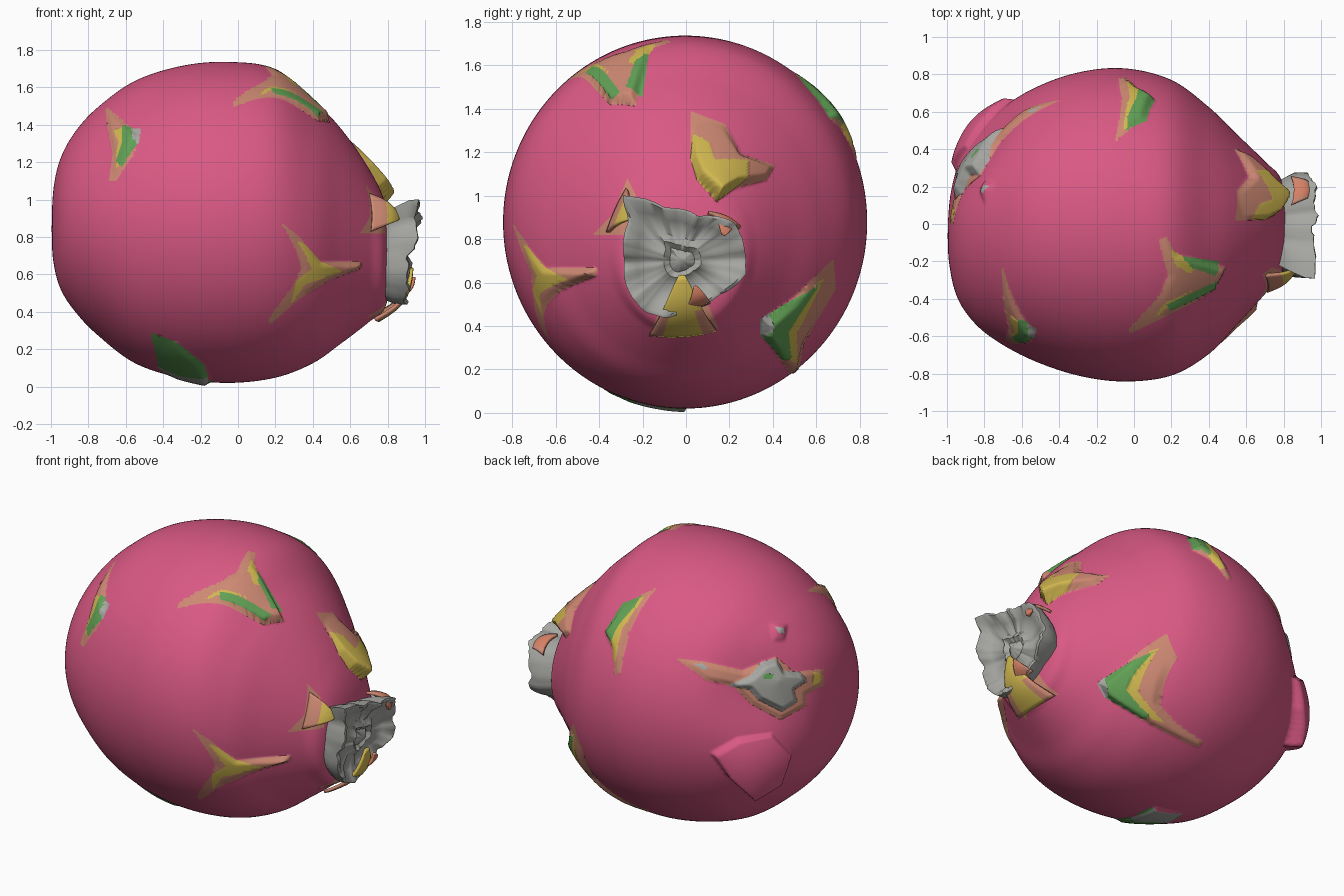
import bpy, bmesh, math, random
from mathutils import Vector

if "Cube" in bpy.data.objects:
    bpy.data.objects.remove(bpy.data.objects["Cube"])

random.seed(4)
NAMES = ["pink", "tan", "yellow", "green", "grey", "salmon"]
COLS = [(.70, .10, .23), (.61, .25, .17), (.64, .48, .08), (.12, .35, .09), (.38, .38, .36), (.67, .22, .13)]
MATS = []
for n, c in zip(NAMES, COLS):
    m = bpy.data.materials.new(n)
    m.diffuse_color = (*c, 1)
    m.use_nodes = True
    m.node_tree.nodes["Principled BSDF"].inputs["Base Color"].default_value = m.diffuse_color
    MATS.append(m)


def finish(bm, name, angle=50):
    me = bpy.data.meshes.new(name)
    bm.to_mesh(me)
    bm.free()
    ob = bpy.data.objects.new(name, me)
    bpy.context.collection.objects.link(ob)
    for m in MATS:
        me.materials.append(m)
    bpy.ops.object.select_all(action='DESELECT')
    ob.select_set(True)
    bpy.context.view_layer.objects.active = ob
    bpy.ops.object.shade_smooth_by_angle(angle=math.radians(angle))
    return ob


def loft(bm, rings):
    """Quads between closed rings of points."""
    vs = [[bm.verts.new(p) for p in r] for r in rings]
    n = len(vs[0])
    for a, b in zip(vs, vs[1:]):
        for i in range(n):
            j = (i + 1) % n
            bm.faces.new((a[i], a[j], b[j], b[i]))
    bm.faces.new(vs[0])
    bm.faces.new(vs[-1])
    bmesh.ops.recalc_face_normals(bm, faces=bm.faces)


# Directions in which scale outlines are drawn onto the skin
def view(toward, origin_z=0.0, up=None):
    t = Vector(toward).normalized()
    r = Vector((1, 0, 0)) if up else Vector((0, 0, 1)).cross(t).normalized()
    return r, t.cross(r), t, Vector((0, 0, origin_z))


E, S, C = math.radians(25), math.sin(math.radians(35)), math.cos(math.radians(35))
VIEWS = {
    "front": view((0, -1, 0)), "right": view((1, 0, 0)), "top": view((0, 0, 1), up=True),
    "back": view((-S * math.cos(E), C * math.cos(E), math.sin(E)), .87),
}
paints, lifts = [], []


def paint(v, colour, *pts):
    paints.append((v, NAMES.index(colour), pts))


def lift(v, tip, height, reach, *pts):
    lifts.append((v, pts, tip, height, reach))


def inside(p, poly):
    x, y = p
    hit = False
    x0, y0 = poly[-1]
    for x1, y1 in poly:
        if (y1 > y) != (y0 > y) and x < (x0 - x1) * (y - y1) / (y0 - y1) + x1:
            hit = not hit
        x0, y0 = x1, y1
    return hit


def to_edge(p, poly):
    """Offset from p to the nearest point on the outline, and its length."""
    best = (9, 0, 0)
    for (ax, ay), (bx, by) in zip(poly, poly[1:] + poly[:1]):
        ex, ey = bx - ax, by - ay
        t = max(0, min(1, ((p[0] - ax) * ex + (p[1] - ay) * ey) / (ex * ex + ey * ey)))
        dx, dy = ax + t * ex - p[0], ay + t * ey - p[1]
        best = min(best, (math.hypot(dx, dy), dx, dy))
    return best


# Scale on the front left
a = ((-.71, 1.5), (-.58, 1.39), (-.53, 1.34), (-.56, 1.24), (-.65, 1.1), (-.69, 1.1), (-.67, 1.25), (-.7, 1.4))
paint("front", "tan", *a)
lift("front", (-.53, 1.34), .03, .25, *a)
paint("front", "yellow", (-.66, 1.36), (-.6, 1.38), (-.6, 1.25), (-.65, 1.15), (-.65, 1.22), (-.63, 1.3))
paint("front", "green", (-.61, 1.39), (-.53, 1.38), (-.53, 1.31), (-.62, 1.17), (-.65, 1.2), (-.61, 1.3))
paint("front", "grey", (-.57, 1.38), (-.52, 1.38), (-.53, 1.3), (-.55, 1.31))
# Scale on the top
a = ((.17, -.07), (.23, -.16), (.49, -.23), (.43, -.35), (.32, -.42), (.16, -.5), (-.02, -.585), (-.03, -.56),
     (.14, -.38), (.18, -.27), (.13, -.08))
paint("top", "tan", *a)
lift("top", (.48, -.27), .04, .4, *a)
paint("top", "yellow", (.19, -.14), (.26, -.17), (.32, -.23), (.28, -.26), (.22, -.22))
paint("top", "yellow", (.08, -.53), (.18, -.41), (.3, -.35), (.19, -.43))
paint("top", "green", (.25, -.17), (.46, -.2), (.41, -.27), (.3, -.23))
paint("top", "green", (.43, -.29), (.42, -.34), (.2, -.46), (.17, -.43), (.3, -.36))
# Scale on the upper back
a = ((-.17, .49), (-.26, .45), (-.37, .39), (-.47, .23), (-.43, .14), (-.41, -.03), (-.38, 0), (-.33, .23), (-.26, .37))
paint("back", "tan", *a)
lift("back", (-.47, .24), .04, .35, *a)
paint("back", "yellow", (-.24, .44), (-.36, .24), (-.40, .06), (-.42, .06), (-.43, .17), (-.37, .27), (-.28, .43))
paint("back", "green", (-.26, .44), (-.37, .4), (-.47, .24), (-.42, .17), (-.38, .26), (-.29, .38))
# Scale on the front right
a = ((.23, .88), (.33, .8), (.44, .67), (.66, .67), (.65, .63), (.49, .57), (.33, .47), (.17, .33), (.16, .36),
     (.28, .52), (.34, .63), (.31, .73))
paint("front", "tan", *a)
lift("front", (.65, .65), .04, .35, *a)
paint("front", "yellow", (.32, .78), (.36, .76), (.44, .67), (.54, .62), (.36, .55), (.28, .43), (.31, .56), (.39, .63))
# Large yellow scale above the crown
a = ((.02, 1.39), (.18, 1.33), (.25, 1.19), (.41, 1.14), (.37, 1.07), (.22, 1.03), (.14, .97), (.05, 1.07), (.02, 1.17))
paint("right", "tan", *a)
lift("right", (.13, .98), .1, .36, *a)
paint("right", "yellow", (.03, 1.28), (.1, 1.23), (.12, 1.14), (.27, 1.15), (.26, 1.06), (.14, .97), (.05, 1.07), (.02, 1.17))
# Scale on the lower back right
a = ((.68, .71), (.69, .57), (.54, .32), (.52, .19), (.49, .17), (.43, .25), (.35, .36), (.35, .43), (.48, .52))
paint("right", "tan", *a)
lift("right", (.35, .4), .05, .35, *a)
paint("right", "yellow", (.6, .6), (.64, .62), (.54, .46), (.49, .38), (.5, .24), (.46, .26), (.45, .39), (.52, .48))
paint("right", "green", (.34, .43), (.45, .5), (.62, .6), (.52, .48), (.45, .39), (.47, .27), (.44, .25), (.34, .36))
paint("right", "grey", (.34, .43), (.38, .46), (.38, .41), (.36, .36), (.34, .36))
# Small tan skirt beside and below the crown
paint("right", "tan", (-.27, 1.08), (-.23, 1.0), (-.25, .82), (-.43, .82), (-.34, .91))
paint("right", "tan", (-.17, .36), (-.08, .57), (.08, .55), (.15, .39), (.02, .42))
# Scale underneath
a = ((-.47, .29), (-.33, .24), (-.18, .12), (-.15, .03), (-.15, 0), (-.3, 0), (-.42, .09))
paint("front", "green", *a)
paint("front", "grey", (-.44, .11), (-.3, .065), (-.16, .055), (-.15, 0), (-.3, 0))
lift("front", (-.17, .03), .022, .3, *a)
# Stalk scar: tan star, grey core
a = ((-.06, .08), (.11, .06), (.33, .01), (.52, .09), (.63, 0), (.8, .02), (.8, -.08), (.7, -.13), (.7, -.2), (.55, -.28),
     (.38, -.19), (.27, -.08), (.12, -.05))
paint("back", "tan", *a)
lift("back", (.4, -.04), .025, .5, *a)
paint("back", "yellow", (.74, 0), (.79, -.01), (.78, -.06), (.73, -.08))
a = ((.24, -.08), (.36, -.02), (.44, .06), (.52, .08), (.56, .01), (.66, .0), (.7, -.05), (.62, -.1), (.64, -.17),
     (.55, -.23), (.41, -.16), (.36, -.1))
paint("back", "grey", *a)
lift("back", (.52, -.04), .06, .35, *a)
paint("back", "green", (.43, 0), (.49, 0), (.48, -.03), (.43, -.03))
paint("back", "grey", (.04, .05), (.1, .05), (.13, .02), (.1, .01))
paint("back", "grey", (.51, .26), (.56, .25), (.57, .22), (.53, .22))
lift("back", (.54, .24), .03, .08, (.48, .29), (.6, .29), (.58, .17), (.5, .17))
# Uncoloured fold low on the back
lift("back", (.38, -.7), .11, .45, (.14, -.47), (.24, -.6), (.38, -.7), (.55, -.63), (.62, -.48), (.5, -.35), (.3, -.38))

# Fruit body: sections along x (x, centre y, centre z, radius y, radius z)
SECT = [(-1, 0, .88, .01, .01), (-.99, 0, .88, .2, .2), (-.95, 0, .88, .38, .355), (-.87, 0, .885, .51, .485),
        (-.75, 0, .885, .615, .61), (-.55, 0, .88, .725, .755), (-.3, 0, .88, .81, .835), (-.05, -.005, .878, .837, .858),
        (.2, -.02, .873, .79, .825), (.4, -.035, .83, .66, .705), (.55, -.03, .805, .51, .575), (.7, -.02, .755, .355, .41),
        (.79, -.02, .7, .25, .27), (.83, -.02, .7, .01, .01)]


def section(t):
    i = min(int(t), len(SECT) - 2)
    f = t - i
    p = [SECT[max(0, min(len(SECT) - 1, i + k))] for k in (-1, 0, 1, 2)]
    return [.5 * (2 * b + (c - a) * f + (2 * a - 5 * b + 4 * c - d) * f * f + (3 * b - a - 3 * c + d) * f ** 3)
            for a, b, c, d in zip(*p)]


ROWS, SEG = 220, 430
rings = []
for r in range(ROWS + 1):
    x, cy, cz, ry, rz = section(r / ROWS * (len(SECT) - 1))
    rings.append([(x, cy + ry * math.cos(q), cz + rz * math.sin(q)) for q in (i * math.tau / SEG for i in range(SEG))])
bm = bmesh.new()
loft(bm, rings)
faces, verts = list(bm.faces), list(bm.verts)
# Flattened hollow around the stalk scar
for v in verts:
    d = (v.co - Vector((-.85, .42, 1.1))).length
    v.co += Vector((.82, -.5, -.2)) * .1 * math.exp(-(d / .3) ** 2)
bm.normal_update()


def project(items, name):
    r, u, t, o = VIEWS[name]
    return [(k, ((p - o).dot(r), (p - o).dot(u))) for k, (p, n) in enumerate(items) if n.dot(t) > 0]


def near(flat, poly, m=0.0):
    xs, ys = [p[0] for p in poly], [p[1] for p in poly]
    x0, x1, y0, y1 = min(xs) - m, max(xs) + m, min(ys) - m, max(ys) + m
    return [(k, p) for k, p in flat if x0 <= p[0] <= x1 and y0 <= p[1] <= y1]


# Slide nearby vertices along the skin onto the outlines for clean colour edges
vitems = [(v.co.copy(), v.normal.copy()) for v in verts]
vflat = {n: project(vitems, n) for n in VIEWS}
moved = set()
for v, colour, poly in reversed(paints):
    r, u, t, o = VIEWS[v]
    for k, p in near(vflat[v], poly, .01):
        n = vitems[k][1]
        if k not in moved and n.dot(t) > .3:
            d, dx, dy = to_edge(p, poly)
            if d < .0062:
                verts[k].co += dx * r + dy * u - t * ((dx * n.dot(r) + dy * n.dot(u)) / n.dot(t))
                moved.add(k)
fitems = [(f.calc_center_median(), f.normal.copy()) for f in faces]
fflat = {n: project(fitems, n) for n in VIEWS}
for v, colour, poly in paints:
    for k, p in near(fflat[v], poly):
        if inside(p, poly):
            faces[k].material_index = colour
for v, poly, tip, h, reach in lifts:
    for k, p in near(vflat[v], poly):
        if inside(p, poly):
            d = math.hypot(p[0] - tip[0], p[1] - tip[1])
            verts[k].co += vitems[k][1] * h * max(0, 1 - d / reach) * min(1, to_edge(p, poly)[0] / .025)
finish(bm, "fruit_body", 70)

# Dried crown: ragged cup around the blossom end
RIM = [(-180, .27), (-159, .28), (-127, .29), (-107, .27), (-85, .23), (-41, .23), (-12, .3), (10, .3), (37, .3),
       (69, .22), (108, .26), (126, .36), (132, .4), (142, .3), (174, .27), (180, .27)]


def rim(deg):
    for (a, ra), (b, rb) in zip(RIM, RIM[1:]):
        if a <= deg <= b:
            return ra + (rb - ra) * (deg - a) / (b - a)


N = 90
raw = [random.uniform(-.06, .06) for _ in range(N)]
jit = [sum(raw[(i + k) % N] for k in range(-4, 5)) / 9 for i in range(N)]
rings = []
for x, s, j in [(.72, .72, 0), (.8, .88, .2), (.87, .99, .6), (.925, 1, 1), (.93, .94, 1), (.89, .75, .5), (.87, .45, .3),
                (.9, .3, .3), (.88, .2, .1), (.91, .06, 0)]:
    ring = []
    for i in range(N):
        deg = -180 + 360 * i / N
        q, r = math.radians(deg), rim(deg) * s * (1 + jit[i] * j)
        z = .7 + r * math.sin(q)
        ring.append((x + .17 * (z - .7) + jit[(i * 2) % N] * j, -.02 + r * math.cos(q), z))
    rings.append(ring)
bm = bmesh.new()
loft(bm, rings)
for f in bm.faces:
    f.material_index = NAMES.index("grey")
finish(bm, "dried_crown", 60)


# Curled petals that lap over the crown
def petal(name, a, b, tip, bulge, mid, edge, end, end_from):
    a, b, tip, bulge = map(Vector, (a, b, tip, bulge))
    bm = bmesh.new()
    n = 14
    grid = []
    for i in range(n + 1):
        t = i / n * .96
        centre = (a + b) / 2 * (1 - t) + tip * t + bulge * math.sin(math.pi * t)
        half = (b - a) / 2 * (1 - t) ** .8
        grid.append([bm.verts.new(centre + half * (k / 5 - 1) + bulge * .5 * (1 - (k / 5 - 1) ** 2) * (1 - t))
                     for k in range(11)])
    for i in range(n):
        for k in range(10):
            f = bm.faces.new((grid[i][k], grid[i][k + 1], grid[i + 1][k + 1], grid[i + 1][k]))
            f.material_index = NAMES.index(end if i / n >= end_from else edge if k in (0, 1, 8, 9) else mid)
    ob = finish(bm, name)
    s = ob.modifiers.new("thickness", 'SOLIDIFY')
    s.thickness, s.offset = .018, 0


petal("lower_petal", (.73, -.17, .36), (.72, .14, .38), (.93, -.02, .65), (.05, 0, -.03), "yellow", "tan", "yellow", .5)
petal("side_petal", (.71, -.36, .83), (.70, -.27, 1.03), (.86, -.24, .9), (.02, -.01, .01), "tan", "tan", "yellow", .4)
petal("upper_right_petal", (.84, .1, .92), (.84, .25, .85), (.95, .17, .81), (.03, .01, .03), "salmon", "tan", "salmon", .5)
petal("lower_right_petal", (.86, -.01, .48), (.86, .11, .51), (.94, .04, .59), (.02, .01, -.01), "salmon", "tan", "salmon", .5)
